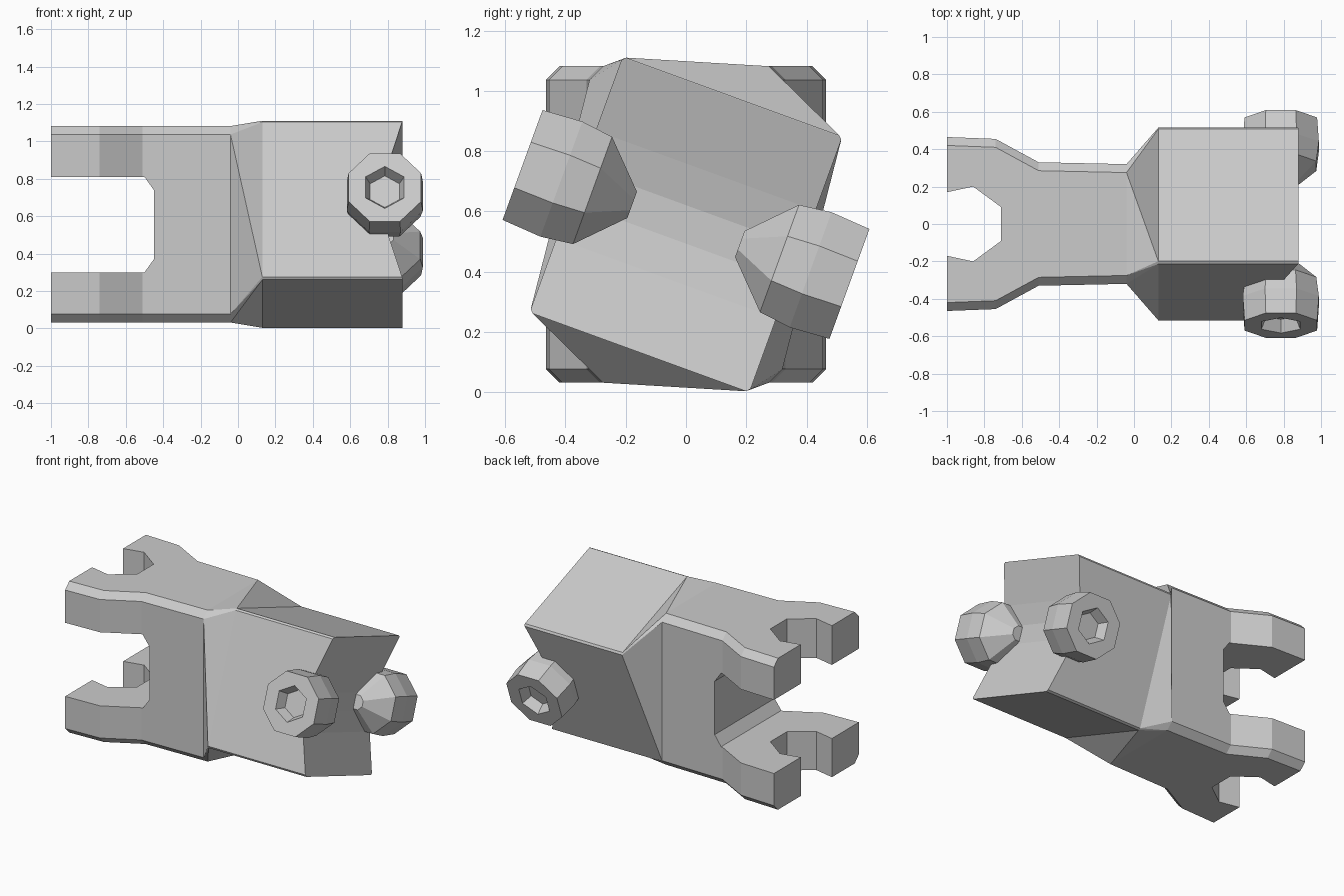
import bpy, bmesh
from math import radians, pi, cos, sin
from mathutils import Matrix, Vector

if "Cube" in bpy.data.objects:
    bpy.data.objects.remove(bpy.data.objects["Cube"])

ZC = 0.557                      # height of the long axis
TILT = radians(-20)             # twist of the rear block


def loft(name, rings, twisted=()):
    """Closed solid through point rings; twisted spans get convex diagonals."""
    bm = bmesh.new()
    vs = [[bm.verts.new(p) for p in r] for r in rings]
    n = len(vs[0])
    for k, (a, b) in enumerate(zip(vs, vs[1:])):
        for i in range(n):
            j = (i + 1) % n
            if k in twisted:
                bm.faces.new((a[i], a[j], b[j]))
                bm.faces.new((a[i], b[j], b[i]))
            else:
                bm.faces.new((a[i], a[j], b[j], b[i]))
    bm.faces.new(vs[0])
    bm.faces.new(vs[-1])
    bmesh.ops.recalc_face_normals(bm, faces=bm.faces)
    me = bpy.data.meshes.new(name)
    bm.to_mesh(me)
    bm.free()
    ob = bpy.data.objects.new(name, me)
    bpy.context.collection.objects.link(ob)
    return ob


def cut(ob, cutter):
    """Subtract the cutter and remove it."""
    mod = ob.modifiers.new("cut", 'BOOLEAN')
    mod.operation = 'DIFFERENCE'
    mod.solver = 'EXACT'
    mod.object = cutter
    cutter.hide_render = True
    bpy.context.view_layer.objects.active = ob
    bpy.ops.object.modifier_apply(modifier=mod.name)
    bpy.data.objects.remove(cutter)


def section(x, w, h, c, tilt):
    """Chamfered rectangle across the long axis."""
    m = Matrix.Translation((x, 0, ZC)) @ Matrix.Rotation(tilt, 4, 'X')
    pts = [(w, h - c), (w - c, h), (c - w, h), (-w, h - c),
           (-w, c - h), (c - w, -h), (w - c, -h), (w, c - h)]
    return [m @ Vector((0, y, z)) for y, z in pts]


# Main body: forked front, narrow waist, twisted rear block
body = loft("coupling_body", [
    section(-1.0, 0.465, 0.525, 0.045, 0),
    section(-0.74, 0.455, 0.525, 0.045, 0),
    section(-0.51, 0.33, 0.525, 0.045, 0),
    section(-0.04, 0.32, 0.525, 0.045, 0),
    section(0.13, 0.388, 0.452, 0.012, TILT),
    section(0.88, 0.388, 0.452, 0.012, TILT)], twisted=(3,))

# Wide slot seen from the front
side_slot = [(-1.2, 0.30), (-0.5, 0.30), (-0.45, 0.37),
             (-0.45, 0.74), (-0.5, 0.81), (-1.2, 0.81)]
cut(body, loft("side_slot", [[(x, y, z) for x, z in side_slot] for y in (-1, 1)]))

# Rounded slot splitting each jaw into two prongs
top_slot = [(-1.2, 0.17), (-1.0, 0.17), (-0.86, 0.20), (-0.71, 0.09)]
top_slot += [(x, -y) for x, y in reversed(top_slot)]
cut(body, loft("jaw_slot", [[(x, y, z) for x, y in top_slot] for z in (-0.5, 1.6)]))

# Shallow V recess across the rear end
notch = [(1.2, 0.449), (0.88, 0.449), (0.80, 0.19), (0.77, 0.06)]
notch += [(x, -z) for x, z in reversed(notch)]
rot = Matrix.Translation((0, 0, ZC)) @ Matrix.Rotation(TILT, 4, 'X')
cut(body, loft("end_notch",
               [[rot @ Vector((x, y, z)) for x, z in notch] for y in (-1, 1)]))


def disc(r, u, n, m):
    """Ring of n points around the sideways bolt axis."""
    return [m @ Vector((r * cos((i + 0.5) * 2 * pi / n), u,
                        r * sin((i + 0.5) * 2 * pi / n))) for i in range(n)]


# Octagonal bolts with a tapered inner end and a hex socket, one on each side
profile = [(0.05, 0.19), (0.205, 0.33), (0.22, 0.44), (0.21, 0.577)]
for name, turn in (("left_bolt", 0), ("right_bolt", pi)):
    m = Matrix.Translation((0.785, 0, ZC)) @ Matrix.Rotation(TILT + turn, 4, 'X')
    bolt = loft(name, [disc(r, u, 8, m) for r, u in profile])
    cut(bolt, loft("socket", [disc(r, u, 6, m) for r, u in ((0.09, 0.51), (0.125, 0.59))]))
